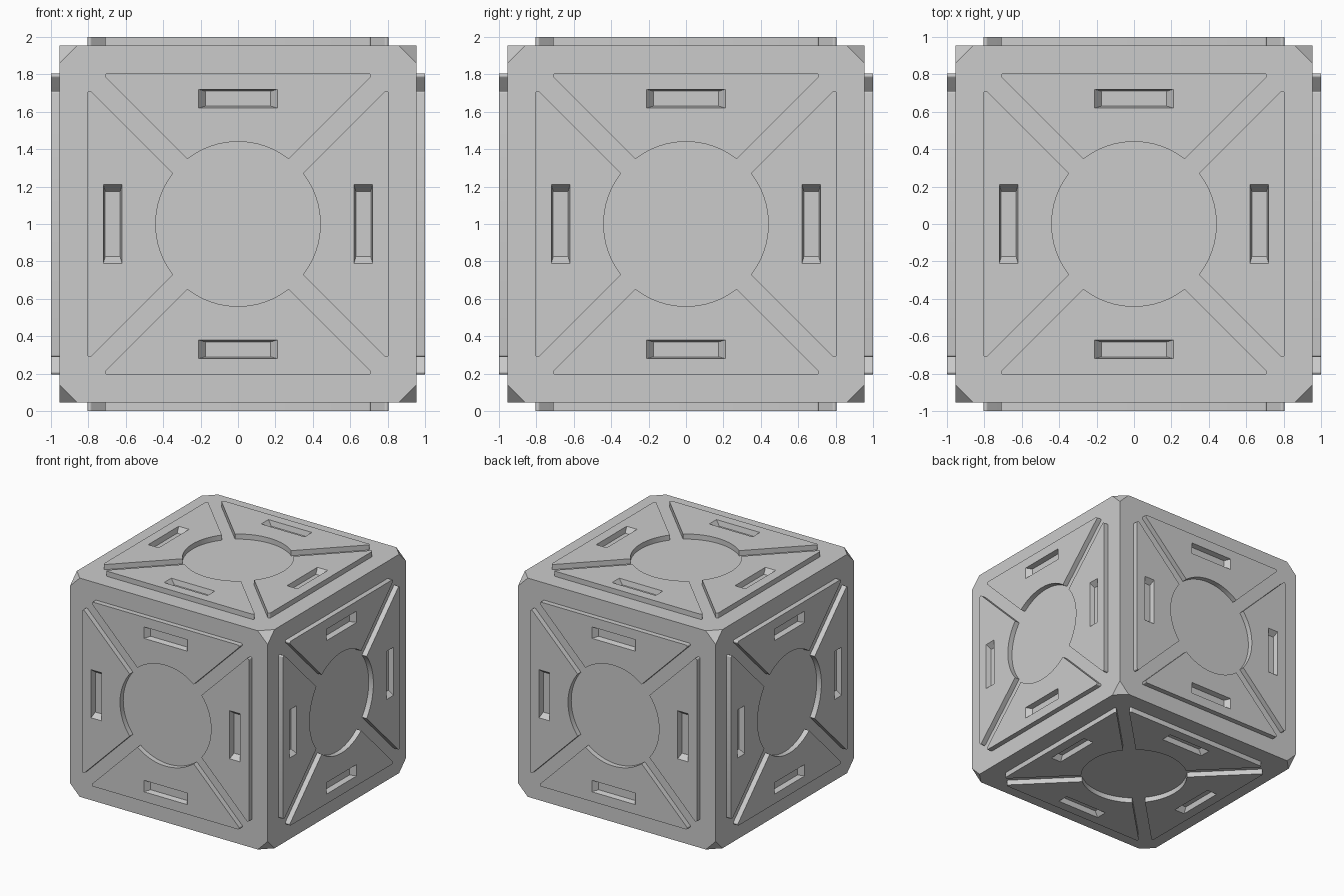
import bpy, bmesh, math
from mathutils import Vector, Matrix

cube = bpy.data.objects.get("Cube")
if cube:
    bpy.data.objects.remove(cube, do_unlink=True)

BODY = 0.955      # half size of the core block
TOP = 1.0         # outer level of the raised plates
RIM = 0.805       # distance of the plate base from the panel centre
GAP = 0.075       # offset of the diagonal grooves
RADIUS = 0.44     # round recess in the middle of each side
ROUND = 0.013     # rounding of the sharp plate tips

grey = bpy.data.materials.new("grey")
grey.use_nodes = True
grey.diffuse_color = (0.6, 0.6, 0.6, 1)
grey.node_tree.nodes["Principled BSDF"].inputs["Base Color"].default_value = (0.6, 0.6, 0.6, 1)


def finish(bm, name):
    mesh = bpy.data.meshes.new(name)
    bm.to_mesh(mesh)
    bm.free()
    mesh.materials.append(grey)
    obj = bpy.data.objects.new(name, mesh)
    bpy.context.collection.objects.link(obj)
    return obj


def arc(cx, cy, r, start, end, steps):
    angles = [math.radians(start + (end - start) * i / steps) for i in range(steps + 1)]
    return [(cx + r * math.cos(a), cy + r * math.sin(a)) for a in angles]


def plate_outline():
    # counter-clockwise: right tip, left tip, then the inner arc
    tip_x = RIM - GAP - ROUND / math.tan(math.radians(22.5))
    tip_y = RIM - ROUND
    right = arc(tip_x, tip_y, ROUND, -45, 90, 6)
    left = arc(-tip_x, tip_y, ROUND, 90, 225, 6)
    edge = 45 + math.degrees(math.asin(GAP / math.sqrt(2) / RADIUS))
    return right + left + arc(0, 0, RADIUS, 180 - edge, edge, 16)


def slot_outline(half_length, half_width):
    mid = 0.67
    return [(-half_length, mid - half_width), (half_length, mid - half_width),
            (half_length, mid + half_width), (-half_length, mid + half_width)]


def ring(bm, points, z):
    return [bm.verts.new((x, y, z)) for x, y in points]


def loop_pairs(loop):
    return zip(loop, loop[1:] + loop[:1])


def walls(bm, upper, lower, inward=False):
    for (a, b), (c, d) in zip(loop_pairs(upper), loop_pairs(lower)):
        bm.faces.new((a, b, d, c) if inward else (b, a, c, d))


def add_plate(bm, turn):
    # raised plate with a slot whose walls slope down to the core
    outer = ring(bm, plate_outline(), TOP)
    base = ring(bm, plate_outline(), BODY - 0.005)
    slot = ring(bm, slot_outline(0.21, 0.05), TOP)
    floor = ring(bm, slot_outline(0.175, 0.04), BODY)
    walls(bm, outer, base)
    walls(bm, slot, floor, inward=True)
    rims = [bm.edges.get(pair) for loop in (outer, slot) for pair in loop_pairs(loop)]
    fill = bmesh.ops.triangle_fill(bm, edges=rims, use_beauty=True, normal=(0, 0, 1))
    for face in fill["geom"]:
        if isinstance(face, bmesh.types.BMFace):
            face.normal_update()
            if face.normal.z < 0:
                face.normal_flip()
    bmesh.ops.rotate(bm, verts=outer + base + slot + floor,
                     matrix=Matrix.Rotation(math.radians(turn), 3, "Z"))


# core block with clipped corners
bm = bmesh.new()
bmesh.ops.create_cube(bm, size=BODY * 2)
bmesh.ops.bevel(bm, geom=bm.verts[:], offset=0.095, segments=1, affect="VERTICES")
bmesh.ops.recalc_face_normals(bm, faces=bm.faces)
finish(bm, "core_block").location.z = 1

# four plates on each of the six sides
sides = {"top": (0, 0, 1), "bottom": (0, 0, -1), "front": (0, -1, 0),
         "back": (0, 1, 0), "left": (1, 0, 0), "right": (-1, 0, 0)}
for name, direction in sides.items():
    bm = bmesh.new()
    for turn in range(0, 360, 90):
        add_plate(bm, turn)
    turn_to_side = Vector(direction).to_track_quat("Z", "Y").to_matrix()
    bmesh.ops.rotate(bm, verts=bm.verts, matrix=turn_to_side)
    panel = finish(bm, name + "_plates")
    panel.location.z = 1
    panel.data.shade_smooth()
    panel.data.set_sharp_from_angle(angle=math.radians(30))
